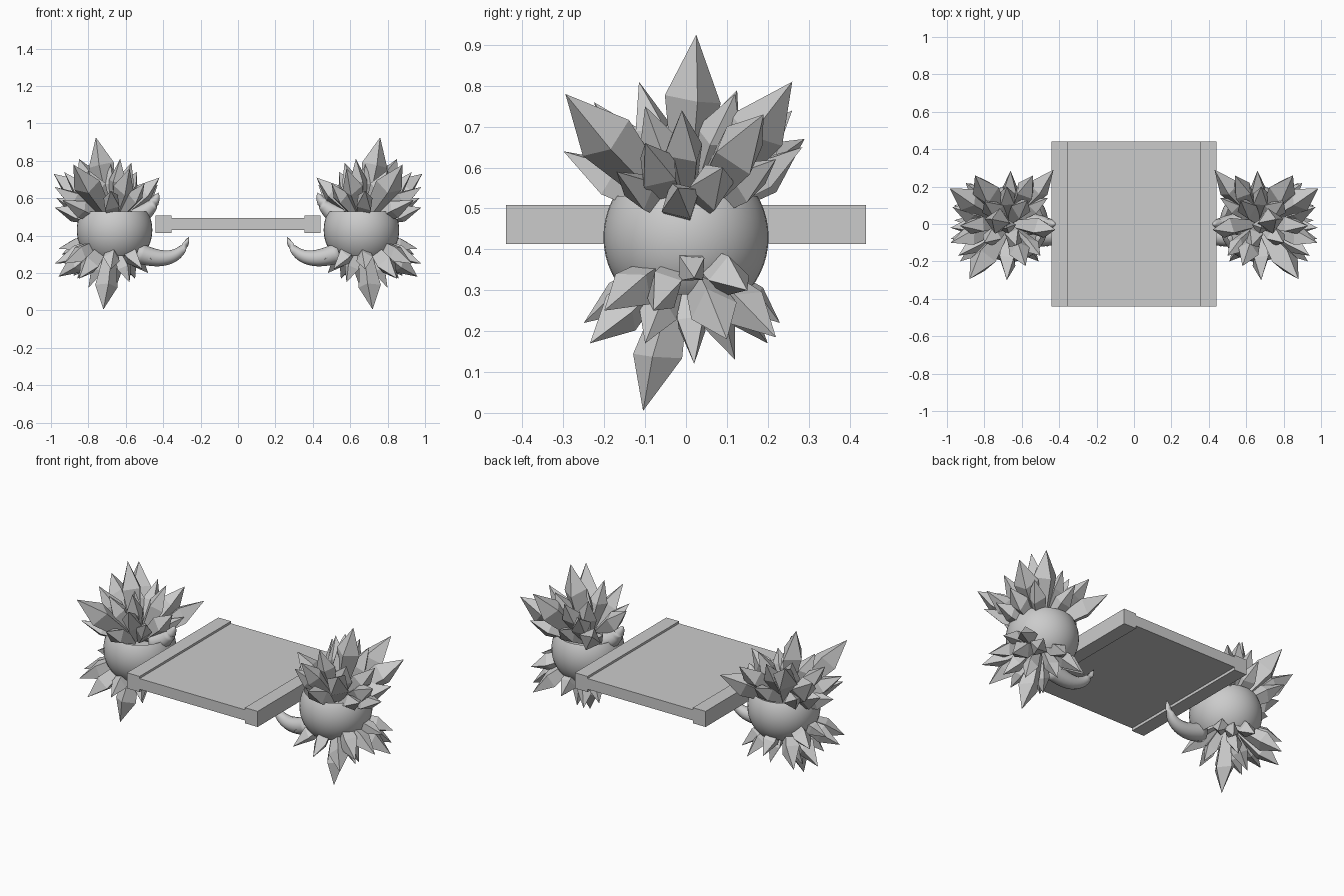
import bpy, bmesh, math, random
from mathutils import Vector

if "Cube" in bpy.data.objects:
    bpy.data.objects.remove(bpy.data.objects["Cube"])

CENTRE = Vector((0.66, 0, 0.43))

# Crystal tip positions for the right-hand cluster
UPPER = [(.76, .025, .925), (.85, .26, .81), (.88, -.295, .78), (.985, .19, .73),
         (.68, -.3, .64), (.66, .285, .65), (.43, .29, .67), (.54, .26, .74),
         (.63, -.115, .81), (.57, .125, .79), (.58, -.225, .76), (.68, .2, .77),
         (.93, -.01, .74), (.50, -.17, .68), (.42, -.03, .71), (.98, -.10, .66),
         (.97, .09, .60), (.94, -.17, .59), (.80, -.10, .75), (.80, .12, .78),
         (.46, .14, .62), (.98, -.02, .55), (.90, .22, .62), (.68, -.02, .78)]
LOWER = [(.72, -.105, .005), (.96, .10, .18), (.88, .22, .185), (.85, -.235, .17),
         (.93, -.20, .25), (.80, .02, .12), (.65, .12, .13), (.58, -.09, .15),
         (.98, -.08, .25), (.48, .15, .20), (.51, -.20, .22), (.96, .02, .33),
         (.46, -.12, .27), (.68, -.25, .22), (.68, .23, .22), (.86, -.10, .17),
         (.94, .15, .30), (.55, .20, .17)]


def finish(name, bm, smooth=False):
    bmesh.ops.recalc_face_normals(bm, faces=bm.faces)
    mesh = bpy.data.meshes.new(name)
    bm.to_mesh(mesh)
    bm.free()
    for p in mesh.polygons:
        p.use_smooth = smooth
    ob = bpy.data.objects.new(name, mesh)
    bpy.context.collection.objects.link(ob)
    return ob


def box(name, x0, x1, y, z0, z1):
    bm = bmesh.new()
    bmesh.ops.create_cube(bm, size=1)
    for v in bm.verts:
        v.co = ((x0 + x1) / 2 + v.co.x * (x1 - x0), v.co.y * 2 * y,
                (z0 + z1) / 2 + v.co.z * (z1 - z0))
    return finish(name, bm)


def tube(bm, path, radii, sides, jitter=0.0, rng=None, turn=0.0):
    """Skin rings along a path; a zero radius makes a point."""
    rings = []
    for i, p in enumerate(path):
        d = (path[min(i + 1, len(path) - 1)] - path[max(i - 1, 0)]).normalized()
        ref = Vector((0, 0, 1)) if abs(d.z) < 0.8 else Vector((0, 1, 0))
        u = d.cross(ref).normalized()
        w = d.cross(u)
        if radii[i] == 0:
            rings.append([bm.verts.new(p)])
            continue
        ring = []
        for k in range(sides):
            a = turn + 2 * math.pi * k / sides
            j = d * (rng.uniform(-jitter, jitter) if rng else 0)
            ring.append(bm.verts.new(p + (u * math.cos(a) + w * math.sin(a)) * radii[i] + j))
        rings.append(ring)
    for a, b in zip(rings, rings[1:]):
        for k in range(sides):
            n = (k + 1) % sides
            if len(b) == 1:
                bm.faces.new((a[k], a[n], b[0]))
            else:
                bm.faces.new((a[k], a[n], b[n], b[k]))
    bm.faces.new(rings[0])


def crystals(name, tips, root, side):
    rng = random.Random(4)
    bm = bmesh.new()
    for t in tips:
        tip = Vector(t)
        d = tip - root
        r = max(d.length * 0.155, 0.045) * rng.uniform(0.9, 1.1)
        path = [root + d * 0.15, root + d * 0.66, tip]
        tube(bm, path, [r * 0.45, r, 0], 4, 0.015, rng, rng.uniform(0, math.pi / 2))
    for v in bm.verts:
        v.co.x *= side
    return finish(name, bm)


def horn(name, pts, radius, side):
    """Smooth tapering horn following a quadratic curve."""
    a, b, c = (Vector(p) for p in pts)
    n = 14
    ts = [i / n for i in range(n + 1)]
    path = [a * (1 - t) ** 2 + b * 2 * t * (1 - t) + c * t * t for t in ts]
    radii = [radius * (1 - t) ** 0.6 for t in ts]
    radii[-1] = 0
    bm = bmesh.new()
    tube(bm, path, radii, 12)
    for v in bm.verts:
        v.co.x *= side
    return finish(name, bm, True)


# Flat slab with two thicker end rails
box("centre_panel", -0.36, 0.36, 0.44, 0.43, 0.495)
for side, label in ((1, "right"), (-1, "left")):
    box(label + "_rail", *sorted((side * 0.355, side * 0.44)), 0.44, 0.413, 0.508)

    # Smooth round shell, open at top and bottom where the crystals burst out
    bm = bmesh.new()
    bmesh.ops.create_uvsphere(bm, u_segments=40, v_segments=28, radius=0.202)
    for z, up in ((0.10, 1), (-0.14, -1)):
        bmesh.ops.bisect_plane(bm, geom=bm.verts[:] + bm.edges[:] + bm.faces[:],
                               plane_co=(0, 0, z), plane_no=(0, 0, up), clear_outer=True)
    for v in bm.verts:
        v.co += CENTRE
        v.co.x *= side
    finish(label + "_shell", bm, True)

    # Crystal bursts
    crystals(label + "_upper_crystals", UPPER, CENTRE + Vector((0.01, 0, 0.03)), side)
    crystals(label + "_lower_crystals", LOWER, CENTRE + Vector((0.01, 0, -0.03)), side)

    # Long lower horn and stubby upper horn, pointing inwards
    horn(label + "_lower_horn", [(.54, -.07, .31), (.32, -.07, .22), (.262, -.03, .395)], 0.055, side)
    horn(label + "_upper_horn", [(.56, 0, .50), (.46, 0, .53), (.425, 0, .63)], 0.06, side)
